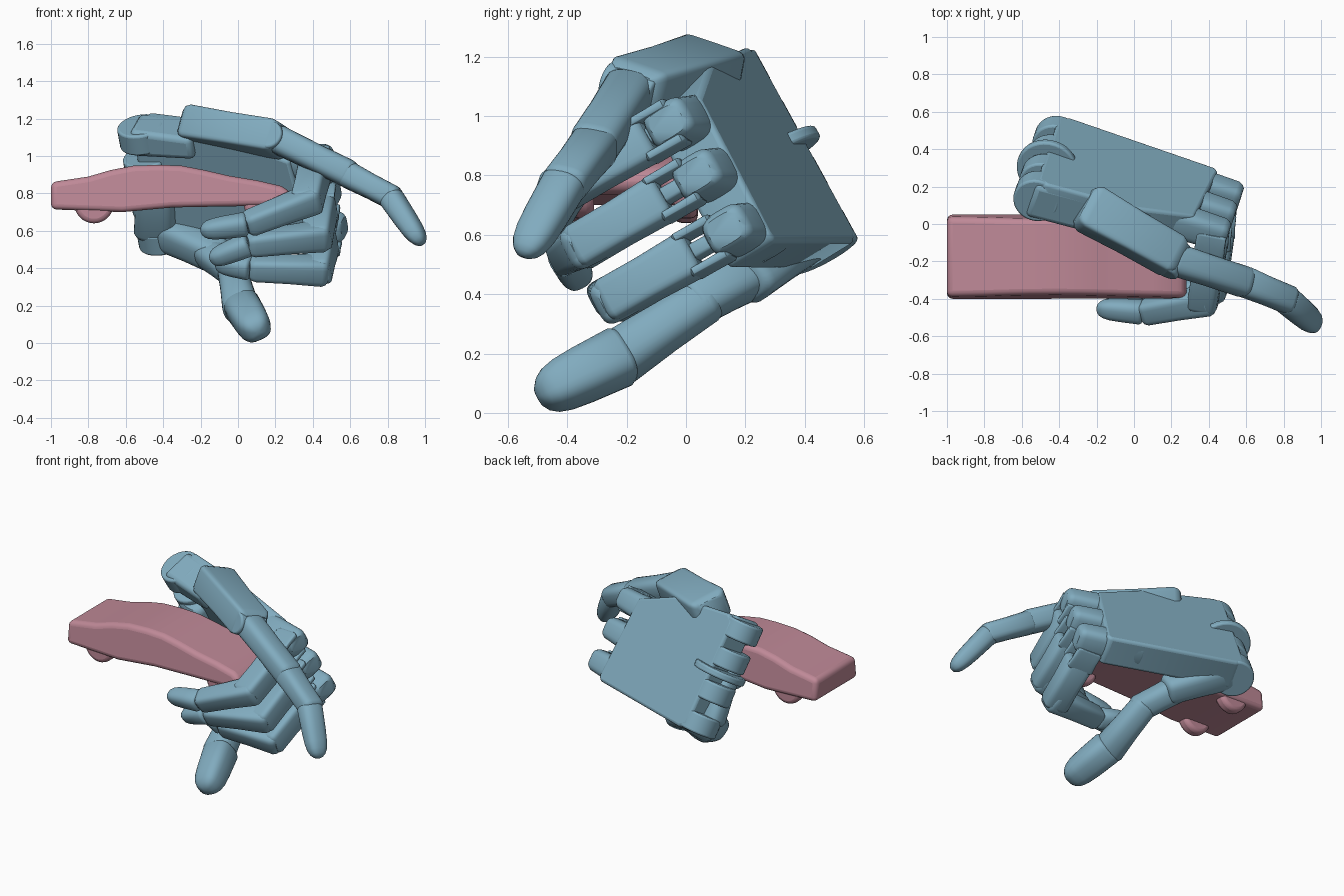
import bpy, bmesh, math
from mathutils import Vector as V, Matrix

if "Cube" in bpy.data.objects:
    bpy.data.objects.remove(bpy.data.objects["Cube"])


def material(name, rgb):
    m = bpy.data.materials.new(name)
    m.diffuse_color = (*rgb, 1)
    m.use_nodes = True
    m.node_tree.nodes["Principled BSDF"].inputs["Base Color"].default_value = m.diffuse_color
    return m


BLUE = material("blue_shell", (0.22, 0.41, 0.52))
PINK = material("pink_body", (0.52, 0.25, 0.31))

# Palm frame: a toward the fingers, b across, c from the back of the hand inward
D = V((0.945, -0.325, 0)).normalized()
U = V((-0.163, -0.474, 0.865)).normalized()
N = D.cross(U)
P = V((-0.40, 0.575, 0.605))
FRAME = Matrix((D, U, N)).transposed().to_4x4()
FRAME.translation = P


def loc(a, b, c):
    return P + D * a + U * b + N * c


def finish(bm, name, mat=BLUE, bevel=0, segs=3, smooth=True):
    bmesh.ops.recalc_face_normals(bm, faces=bm.faces)
    me = bpy.data.meshes.new(name)
    bm.to_mesh(me)
    bm.free()
    ob = bpy.data.objects.new(name, me)
    bpy.context.collection.objects.link(ob)
    me.materials.append(mat)
    if bevel:
        md = ob.modifiers.new("bevel", 'BEVEL')
        md.width, md.segments, md.limit_method = bevel, segs, 'ANGLE'
    if smooth:
        bpy.ops.object.select_all(action='DESELECT')
        ob.select_set(True)
        bpy.context.view_layer.objects.active = ob
        bpy.ops.object.shade_smooth_by_angle(angle=math.radians(40))
    return ob


def prism(name, pts, offset, matrix=None, **kw):
    bm = bmesh.new()
    f = bm.faces.new([bm.verts.new(p) for p in pts])
    r = bmesh.ops.extrude_face_region(bm, geom=[f])
    bmesh.ops.translate(bm, vec=offset, verts=[e for e in r["geom"] if isinstance(e, bmesh.types.BMVert)])
    if matrix:
        bm.transform(matrix)
    return finish(bm, name, **kw)


def disc(name, centre, axis, radius, depth, mat=BLUE, bevel=0.012):
    bm = bmesh.new()
    bmesh.ops.create_cone(bm, cap_ends=True, segments=32, radius1=radius, radius2=radius, depth=depth)
    bm.transform(Matrix.Translation(centre) @ V(axis).to_track_quat('Z', 'Y').to_matrix().to_4x4())
    return finish(bm, name, mat, bevel)


def segment(name, p, q, start, end, side=U, power=4, tip=False):
    """Lofted finger link: start/end are (width, height), ends are rounded off."""
    p, q = V(p), V(q)
    ax = (q - p).normalized()
    s = (side - ax * side.dot(ax)).normalized()
    h = ax.cross(s)
    ends = [(0, .72), (.03, .9), (.08, 1)]
    if tip:
        rings = ends + [(.5, 1), (.72, .96), (.85, .85), (.93, .67), (.98, .42), (1, .15)]
    else:
        rings = ends + [(.5, .97), (.92, 1), (.97, .9), (1, .72)]
    bm = bmesh.new()
    loops = []
    for t, k in rings:
        w, hh = [k * (start[i] * (1 - t) + end[i] * t) / 2 for i in (0, 1)]
        ring = []
        for i in range(28):
            an = 2 * math.pi * i / 28
            c, sn = math.cos(an), math.sin(an)
            x = math.copysign(abs(c) ** (2 / power), c) * w
            y = math.copysign(abs(sn) ** (2 / power), sn) * hh
            ring.append(bm.verts.new(p.lerp(q, t) + s * x + h * y))
        loops.append(ring)
    for r0, r1 in zip(loops, loops[1:]):
        for i in range(28):
            j = (i + 1) % 28
            bm.faces.new((r0[i], r0[j], r1[j], r1[i]))
    bm.faces.new(loops[0])
    bm.faces.new(loops[-1])
    return finish(bm, name)


# Palm slab, with hinge slots cut into the wrist edge
outline = [(0.0, 0), (0.06, -0.03), (0.88, -0.03), (0.90, 0.0), (0.86, 0.53),
           (0.55, 0.66), (0.06, 0.73), (0.0, 0.70)]
palm = prism("palm", [(a, b, 0) for a, b in outline], (0, 0, 0.19), FRAME, bevel=0.02)
disc("wrist_barrel", loc(0.07, 0.35, 0.115), U, 0.06, 0.66)
for i, b in enumerate((0.14, 0.36, 0.58)):
    box = [(-0.2, b - .05, -0.1), (0.13, b - .05, -0.1), (0.13, b + .05, -0.1), (-0.2, b + .05, -0.1)]
    cutter = prism(f"slot_cutter_{i}", box, (0, 0, 0.5), FRAME, smooth=False)
    cutter.hide_render = True
    cutter.hide_set(True)
    md = palm.modifiers.new("slot", 'BOOLEAN')
    md.object, md.operation, md.solver = cutter, 'DIFFERENCE', 'EXACT'
for i, b in enumerate((0.04, 0.25, 0.47, 0.66)):
    disc(f"wrist_lug_{i}", loc(0.03, b, 0.125), U, 0.125, 0.12)
disc("wrist_centre_disc", loc(0.03, 0.37, 0.11), U, 0.165, 0.045)

# Three curled fingers: knuckle, first joint, second joint, tip
fingers = {
    "upper": [(0.43, 0.00, 1.00), (0.37, -0.41, 0.76), (0.06, -0.47, 0.64), (-0.20, -0.45, 0.60)],
    "middle": [(0.46, 0.05, 0.80), (0.42, -0.34, 0.57), (0.07, -0.40, 0.53), (-0.15, -0.36, 0.445)],
    "lower": [(0.47, 0.15, 0.61), (0.42, -0.235, 0.39), (0.08, -0.26, 0.40), (-0.12, -0.20, 0.43)],
}
for name, path in fingers.items():
    k, j1, j2, tip = [V(p) for p in path]
    ax = (j1 - k).normalized()
    b = (k - P).dot(U)
    # rounded ridge carrying the finger, and the two-cheek knuckle fork
    segment(name + "_palm_lug", loc(0.62, b, 0.095), loc(1.06, b, 0.085), (.20, .185), (.14, .165), power=3.5)
    for s in (-1, 1):
        segment(f"{name}_knuckle_cheek_{s}", k + U * s * .066 + ax * .03, k + U * s * .066 + ax * .18,
                (.035, .16), (.03, .17), power=6)
    segment(name + "_knuckle_tongue", k + ax * .01, k + ax * .17, (.06, .10), (.06, .10))
    segment(name + "_proximal", k + ax * .14, j1 + ax * .05, (.165, .17), (.155, .16), power=5)
    m = (j2 - j1).normalized()
    segment(name + "_middle", j1 - m * .06, j2 + m * .02, (.155, .16), (.125, .13))
    segment(name + "_tip", j2 + m * .01, tip, (.125, .13), (.105, .11), power=2.6, tip=True)

# Top digit: square base housing, then links pointing outward
side = V((0.4, 0.85, -0.28))
segment("pointer_housing", (-0.27, 0.10, 1.165), (0.24, -0.19, 1.085), (.25, .19), (.22, .18), side=side, power=8)
prism("pointer_bracket", [(-0.0, .58, .02), (.34, .56, .02), (.34, .69, .02), (-0.0, .74, .02)],
      (0, 0, .21), FRAME, bevel=0.03)
disc("pointer_hinge", (0.20, -0.18, 1.09), side, 0.075, 0.19)
segment("pointer_proximal", (0.19, -0.18, 1.10), (0.62, -0.32, 0.89), (.175, .155), (.165, .15), side, 3)
segment("pointer_middle", (0.57, -0.30, 0.91), (0.85, -0.415, 0.765), (.165, .145), (.15, .13), side, 3)
segment("pointer_tip", (0.81, -0.40, 0.79), (0.985, -0.55, 0.53), (.155, .135), (.14, .11), side, 2.5, True)

# Bottom digit: base under the wrist, bent link and rounded tip
side = V((0.9, 0.1, 0.4))
segment("lower_digit_base", (-0.42, 0.42, 0.61), (-0.08, 0.20, 0.45), (.20, .20), (.18, .17), power=3)
segment("lower_digit_link", (-0.17, 0.26, 0.49), (0.00, 0.01, 0.36), (.17, .17), (.16, .16), side, 2.6)
segment("lower_digit_neck", (-0.03, 0.09, 0.40), (0.02, -0.25, 0.17), (.16, .16), (.20, .19), side, 2.5)
segment("lower_digit_tip", (0.02, -0.20, 0.20), (0.11, -0.50, 0.055), (.20, .20), (.18, .17), side, 2.8, True)
# Palm heel that the bottom digit grows out of
segment("palm_heel", loc(0.02, 0.05, 0.17), loc(0.10, 0.50, 0.20), (.24, .15), (.20, .13), side=D, power=3)

# Toy car held in the hand: smooth side profile, sides leaning in toward the roof
top = [(-1.0, .86), (-.8, .89), (-.68, .925), (-.56, .948), (-.42, .953), (-.3, .948), (-.18, .925),
       (-.05, .895), (.1, .87), (.23, .84), (.28, .81)]
bottom = [(.28, .75), (.23, .735), (-.1, .73), (-.35, .725), (-.62, .70), (-1.0, .715)]
car = prism("toy_car_body", [(x, 0.055, z) for x, z in top + bottom], (0, -0.46, 0), mat=PINK, bevel=0.03, segs=4)
for v in car.data.vertices:
    v.co.y = -0.175 + (v.co.y + 0.175) * (1 - 0.5 * (v.co.z - 0.70))
for x, r in ((-0.77, 0.105), (0.12, 0.09)):
    for label, y in (("back", 0.0), ("front", -0.35)):
        disc(f"toy_car_wheel_{label}_{x}", (x, y, 0.745), (0, 1, 0), r, 0.08, PINK, 0.025)
